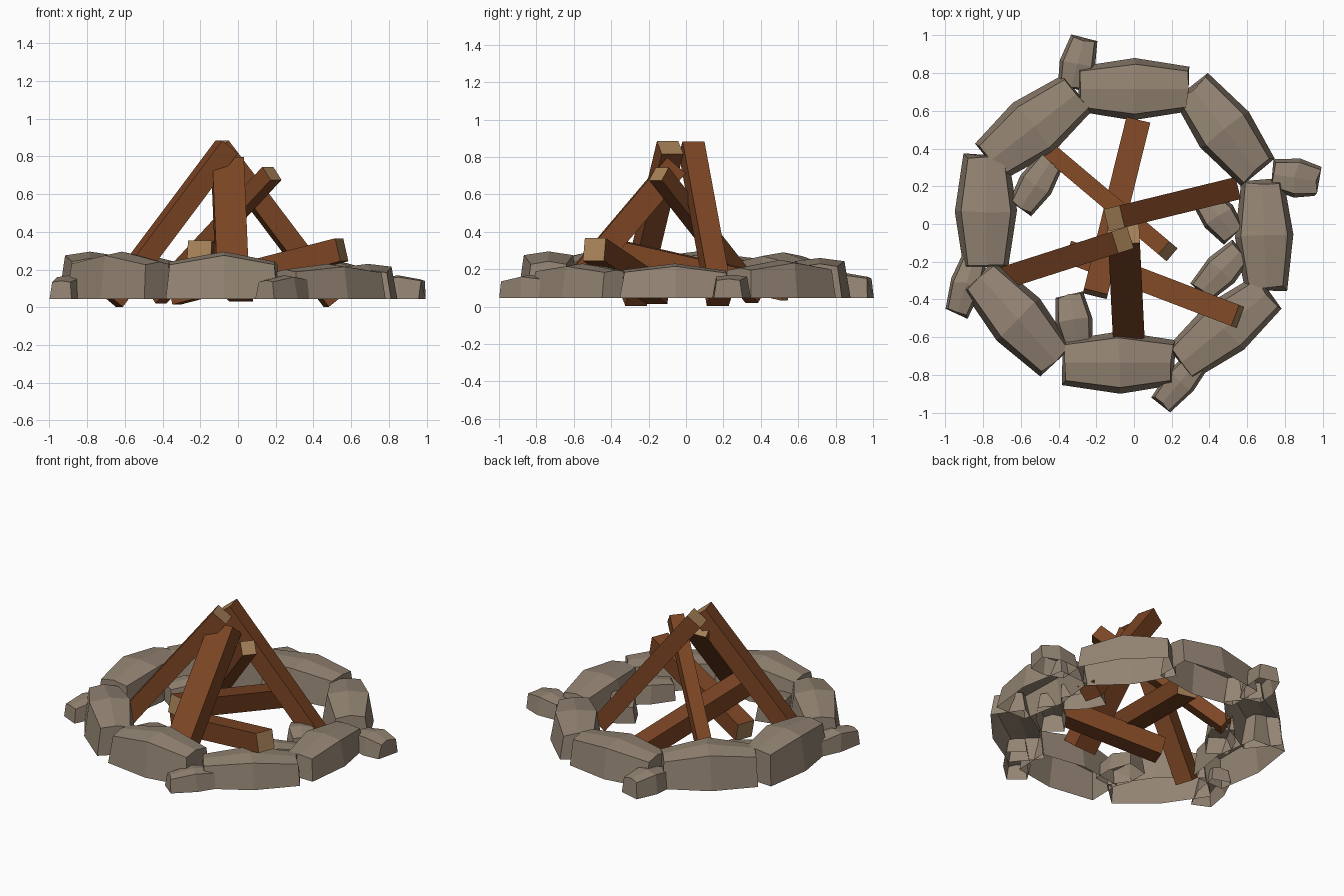
import bpy, bmesh, math, random
from mathutils import Vector, Matrix

if "Cube" in bpy.data.objects:
    bpy.data.objects.remove(bpy.data.objects["Cube"])

random.seed(4)


def material(name, rgb):
    m = bpy.data.materials.new(name)
    m.diffuse_color = (*rgb, 1)
    m.use_nodes = True
    m.node_tree.nodes["Principled BSDF"].inputs["Base Color"].default_value = m.diffuse_color
    return m


STONE = material("grey_brown_stone", (0.295, 0.232, 0.172))
BARK = material("brown_wood", (0.205, 0.061, 0.018))
CUT = material("tan_cut_wood", (0.376, 0.216, 0.095))
GROUND = 0.045


def finish(bm, name, mats):
    bmesh.ops.recalc_face_normals(bm, faces=bm.faces)
    mesh = bpy.data.meshes.new(name)
    bm.to_mesh(mesh)
    bm.free()
    for m in mats:
        mesh.materials.append(m)
    ob = bpy.data.objects.new(name, mesh)
    bpy.context.collection.objects.link(ob)
    return ob


def log(name, top, bottom, width, thick, cut_bottom=False):
    """Square beam between two points, with pale sawn ends."""
    a, b = Vector(top), Vector(bottom)
    axis = (a - b).normalized()
    side = axis.cross(Vector((0, 0, 1))).normalized()
    up = side.cross(axis)
    rot = Matrix((side, up, axis)).transposed().to_4x4()
    bm = bmesh.new()
    bmesh.ops.create_cube(bm, size=1)
    bm.normal_update()
    for f in bm.faces:
        if f.normal.z > 0.9 or (cut_bottom and f.normal.z < -0.9):
            f.material_index = 1
    scale = Matrix.Diagonal((width, thick, (a - b).length, 1))
    bm.transform(Matrix.Translation((a + b) / 2) @ rot @ scale)
    return finish(bm, name, [BARK, CUT])


def stone(name, x, y, angle, length, width, height, end=0.72):
    """Faceted rock, open underneath: five-point arch swept over three stations."""
    bm = bmesh.new()
    rows = []
    for u in (-1, 0, 1):
        w = width / 2 * (end if u else 1)
        h = (height - GROUND) * (random.uniform(0.76, 0.86) if u else 1)
        row = []
        for v, k in ((-1, 0), (-0.8, 0.92), (0, 1), (0.8, 0.92), (1, 0)):
            lx = u * length / 2 * (1 if k == 0 else 0.95)
            row.append(bm.verts.new((lx + random.uniform(-.01, .01), v * w, GROUND + h * k)))
        rows.append(row)
    for r0, r1 in zip(rows, rows[1:]):
        for i in range(4):
            bm.faces.new((r0[i], r0[i + 1], r1[i + 1], r1[i]))
    bm.faces.new(rows[0])
    bm.faces.new(rows[2])
    bm.transform(Matrix.Translation((x, y, 0)) @ Matrix.Rotation(math.radians(angle), 4, 'Z'))
    return finish(bm, name, [STONE])


# Leaning logs
log("leaning_log_right", (-0.105, 0.03, 0.85), (0.51, 0.18, 0.036), 0.12, 0.11)
log("leaning_log_left", (-0.06, -0.085, 0.85), (-0.67, -0.28, 0.036), 0.12, 0.11)
log("leaning_log_front", (-0.055, -0.055, 0.755), (-0.03, -0.56, 0.16), 0.168, 0.13)
log("leaning_log_back", (0.18, -0.145, 0.71), (-0.43, 0.37, 0.055), 0.09, 0.09)

# Logs lying on the pile
log("lying_log_back", (-0.205, -0.37, 0.295), (0.02, 0.54, 0.09), 0.13, 0.12, True)
log("lying_log_front", (0.55, -0.49, 0.305), (-0.34, -0.15, 0.075), 0.12, 0.125, True)

# Ring of large stones
for i, s in enumerate((
        (-0.08, -0.735, 0, 0.59, 0.33, 0.295),
        (0.48, -0.55, 39, 0.61, 0.31, 0.23),
        (0.69, -0.06, 92, 0.59, 0.31, 0.23),
        (0.48, 0.50, -52, 0.58, 0.32, 0.25),
        (0.0, 0.715, 0, 0.59, 0.33, 0.26),
        (-0.53, 0.515, 38, 0.60, 0.34, 0.29),
        (-0.785, 0.07, 90, 0.59, 0.33, 0.295),
        (-0.615, -0.505, -48, 0.62, 0.32, 0.295))):
    stone(f"ring_stone_{i + 1}", *s)

# Small stones wedged outside and inside the ring
for i, s in enumerate((
        (-0.30, 0.85, 75, 0.27, 0.19, 0.18),
        (0.855, 0.245, -9, 0.25, 0.21, 0.17),
        (-0.89, -0.32, 72, 0.33, 0.17, 0.17),
        (0.25, -0.83, 50, 0.34, 0.17, 0.17),
        (-0.32, -0.51, -80, 0.28, 0.20, 0.18),
        (0.46, -0.25, 46, 0.31, 0.19, 0.18),
        (0.45, 0.04, -52, 0.25, 0.19, 0.18),
        (-0.52, 0.21, 57, 0.31, 0.19, 0.18))):
    stone(f"small_stone_{i + 1}", *s, end=0.75)
